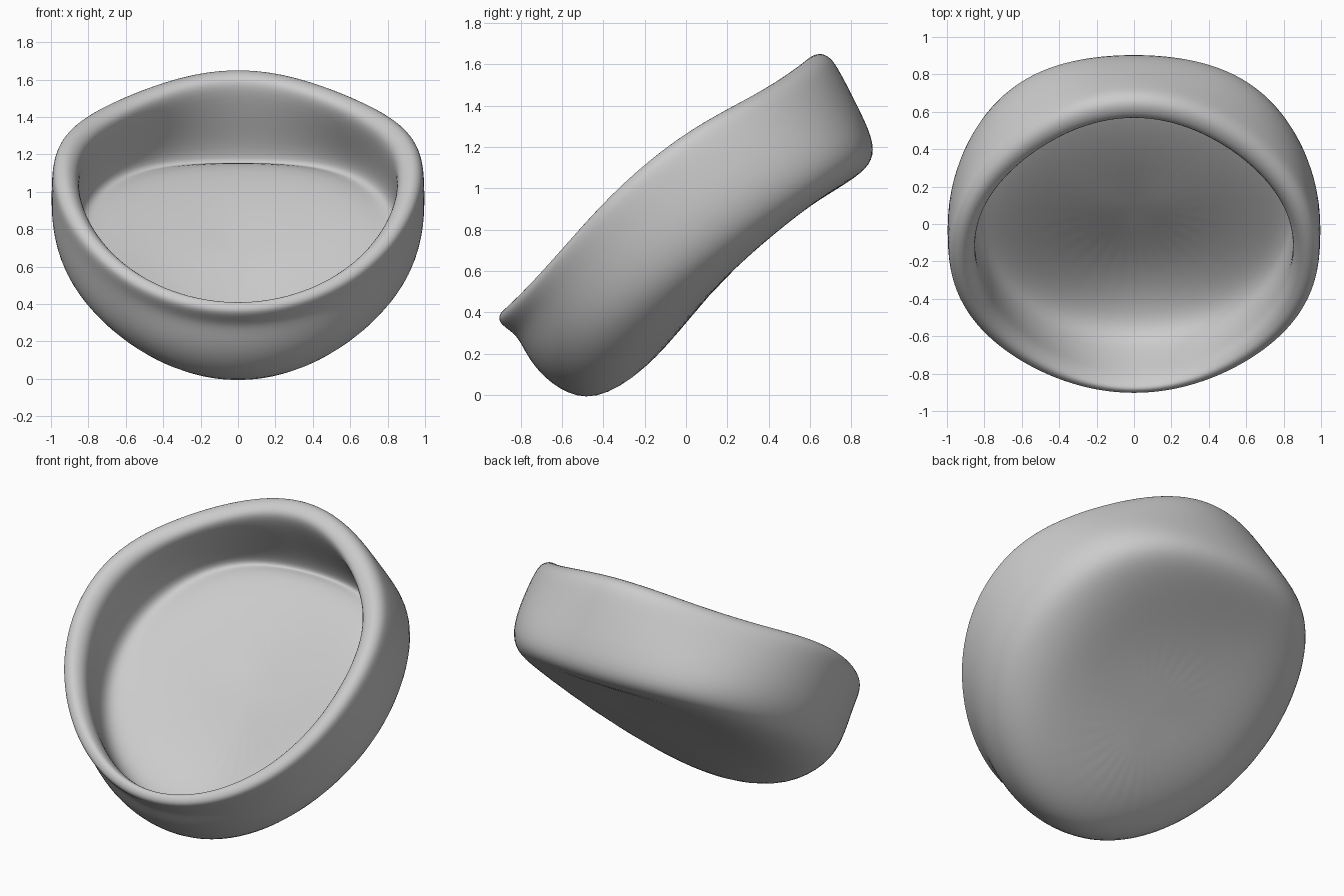
import bpy, bmesh, math

if "Cube" in bpy.data.objects:
    bpy.data.objects.remove(bpy.data.objects["Cube"])

SEGMENTS = 32
TILT = (0.77, 0.62)       # (y, z) direction running up the dish
NORMAL = (-0.62, 0.77)    # (y, z) direction out of the opening

# Each ring: front (y, z), side (y, z, half width), back (y, z)
RINGS = [
    # underside
    ((-0.20, 0.11), (0.12, 0.49, 0.40), (0.40, 0.78)),
    ((-0.45, -0.04), (0.12, 0.51, 0.70), (0.65, 0.95)),
    ((-0.62, 0.02), (0.10, 0.60, 0.88), (0.83, 1.055)),
    # outer wall
    ((-0.74, 0.13), (0.08, 0.70, 0.965), (0.91, 1.135)),
    ((-0.80, 0.24), (0.04, 0.85, 1.003), (0.91, 1.24)),
    ((-0.83, 0.29), (-0.05, 1.00, 1.003), (0.825, 1.42)),
    # rolled rim
    ((-0.90, 0.335), (-0.13, 1.09, 1.00), (0.745, 1.58)),
    ((-0.915, 0.37), (-0.16, 1.13, 0.985), (0.705, 1.64)),
    ((-0.89, 0.415), (-0.17, 1.155, 0.93), (0.65, 1.665)),
    ((-0.85, 0.39), (-0.16, 1.11, 0.87), (0.575, 1.625)),
    ((-0.81, 0.36), (-0.13, 1.05, 0.85), (0.565, 1.56)),
    # inner wall
    ((-0.75, 0.29), (-0.03, 0.93, 0.865), (0.67, 1.38)),
    ((-0.69, 0.22), (0.05, 0.83, 0.87), (0.76, 1.23)),
    ((-0.62, 0.15), (0.09, 0.76, 0.84), (0.785, 1.13)),
    # inner floor
    ((-0.50, 0.12), (0.08, 0.75, 0.72), (0.69, 1.185)),
    ((-0.25, 0.25), (0.09, 0.68, 0.40), (0.40, 0.96)),
]
UNDER_CENTRE = (0, 0.11, 0.48)
FLOOR_CENTRE = (0, 0.10, 0.65)


def blend(front, side, back, s):
    """Smooth curve through front (s=-1), side (s=0) and back (s=1)."""
    return side + s * (back - front) / 2 + s * s * ((back + front) / 2 - side)


def add_ring(bm, front, side, back):
    # Diagonals bulge out near the base and draw in towards the rim
    height = back[0] * NORMAL[0] + back[1] * NORMAL[1]
    bulge = side[2] * (0.06 - 0.24 * (height - 0.35))
    tuck = min(bulge, 0)
    ring = []
    for i in range(SEGMENTS):
        a = 2 * math.pi * i / SEGMENTS
        s = math.sin(a)
        d = math.sin(2 * a) ** 2
        along = d * (bulge if s > 0 else -tuck * 0.35)
        y, z = (blend(front[k], side[k], back[k], s)
                + along * TILT[k] + d * tuck * 0.4 * NORMAL[k] for k in (0, 1))
        ring.append(bm.verts.new((side[2] * math.cos(a), y, z)))
    return ring


# Tilted dish lofted from the underside, over the rim, down to the floor
bm = bmesh.new()
rings = [add_ring(bm, *r) for r in RINGS]
for a, b in zip(rings, rings[1:]):
    for i in range(SEGMENTS):
        j = (i + 1) % SEGMENTS
        bm.faces.new((a[i], a[j], b[j], b[i]))
for ring, centre in ((rings[0], UNDER_CENTRE), (rings[-1], FLOOR_CENTRE)):
    c = bm.verts.new(centre)
    for i in range(SEGMENTS):
        bm.faces.new((ring[i], ring[(i + 1) % SEGMENTS], c))
bmesh.ops.recalc_face_normals(bm, faces=bm.faces)
for f in bm.faces:
    f.smooth = True

mesh = bpy.data.meshes.new("tilted_dish")
bm.to_mesh(mesh)
bm.free()
dish = bpy.data.objects.new("tilted_dish", mesh)
bpy.context.collection.objects.link(dish)
sub = dish.modifiers.new("smooth_surface", 'SUBSURF')
sub.levels = sub.render_levels = 2
